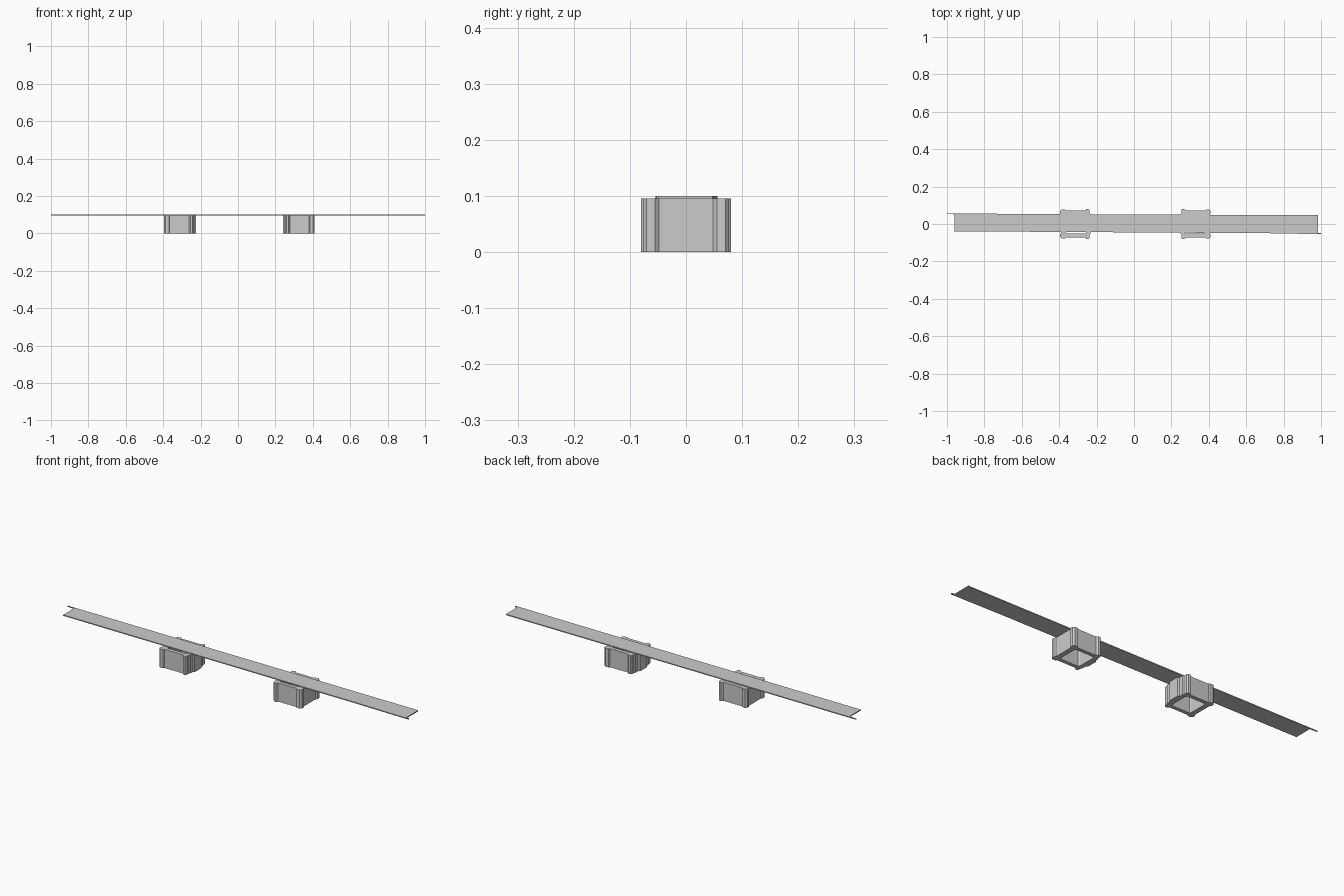
import bpy, bmesh

if "Cube" in bpy.data.objects:
    bpy.data.objects.remove(bpy.data.objects["Cube"])


def prism(name, outline, z0, z1, hole=None):
    """Extrude an outline upward; an optional equal-sized hole outline makes a tube."""
    bm = bmesh.new()
    n = len(outline)
    ob = [bm.verts.new((x, y, z0)) for x, y in outline]
    ot = [bm.verts.new((x, y, z1)) for x, y in outline]
    if hole:
        ib = [bm.verts.new((x, y, z0)) for x, y in hole]
        it = [bm.verts.new((x, y, z1)) for x, y in hole]
    else:
        bm.faces.new(ob)
        bm.faces.new(ot)
    for i in range(n):
        j = (i + 1) % n
        bm.faces.new((ob[i], ob[j], ot[j], ot[i]))
        if hole:
            bm.faces.new((ib[i], ib[j], it[j], it[i]))
            bm.faces.new((ob[i], ob[j], ib[j], ib[i]))
            bm.faces.new((ot[i], ot[j], it[j], it[i]))
    bmesh.ops.recalc_face_normals(bm, faces=bm.faces)
    mesh = bpy.data.meshes.new(name)
    bm.to_mesh(mesh)
    bm.free()
    obj = bpy.data.objects.new(name, mesh)
    bpy.context.collection.objects.link(obj)
    return obj


# Thin plank with a splinter at diagonally opposite corners
prism("plank", [(-1.0, 0.053), (-0.96, 0.052), (-0.96, -0.039), (0.70, -0.049),
                (0.985, -0.054), (1.0, -0.053), (1.0, -0.048), (0.985, -0.048),
                (0.985, 0.047), (-0.2, 0.052), (-0.96, 0.056), (-1.0, 0.056)],
      0.095, 0.10)

# Hollow block supports with chamfered corner lugs, inner side towards the middle
half = [(0.085, 0.0), (0.085, 0.028), (0.077, 0.031), (0.077, 0.052),
        (0.072, 0.057), (0.072, 0.073), (0.067, 0.080), (0.055, 0.080),
        (0.048, 0.071), (-0.055, 0.071), (-0.060, 0.077), (-0.077, 0.077),
        (-0.085, 0.070), (-0.085, 0.055), (-0.079, 0.048), (-0.079, 0.0)]
outline = half + [(x, -y) for x, y in reversed(half[1:-1])]
# Rectangular opening, sampled to match the outline
hx, hy = 0.054, 0.052
hole = []
for x, y in outline:
    s = max(abs(x) / 0.08, abs(y) / 0.075)
    hole.append((max(-hx, min(hx, x / s / 0.08 * hx)), max(-hy, min(hy, y / s / 0.075 * hy))))

for side, cx in (("left", -0.31), ("right", 0.325)):
    d = 1 if side == "left" else -1
    prism(side + "_hollow_block", [(cx + d * x, y) for x, y in outline], 0.0, 0.095,
          [(cx + d * x, y) for x, y in hole])
